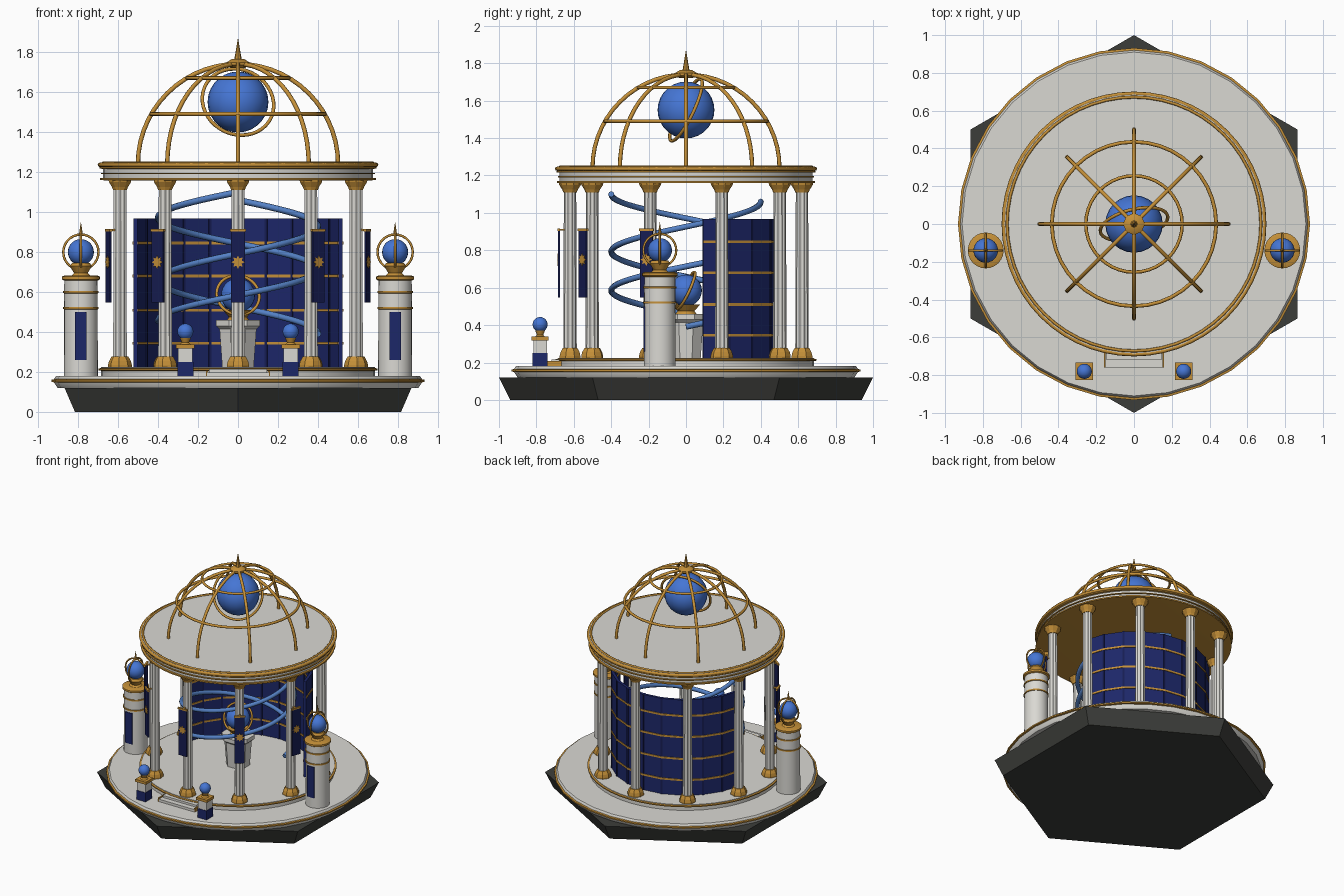
import bpy, bmesh, math
from math import sin, cos, pi, radians, sqrt
from mathutils import Matrix, Vector, Euler

if "Cube" in bpy.data.objects:
    bpy.data.objects.remove(bpy.data.objects["Cube"])


def material(name, rgb):
    m = bpy.data.materials.new(name)
    m.diffuse_color = (*rgb, 1)
    m.use_nodes = True
    m.node_tree.nodes["Principled BSDF"].inputs["Base Color"].default_value = m.diffuse_color
    return m


STONE = material("pale stone", (0.70, 0.69, 0.65))
GOLD = material("gold", (0.56, 0.28, 0.04))
NAVY = material("navy", (0.012, 0.02, 0.14))
DEEP = material("deep navy", (0.008, 0.012, 0.085))
BLUE = material("globe blue", (0.06, 0.18, 0.66))
RIBBON = material("ribbon blue", (0.09, 0.22, 0.56))
DARK = material("dark base", (0.045, 0.047, 0.042))


def finish(name, bm, mat, smooth=35):
    bmesh.ops.recalc_face_normals(bm, faces=bm.faces)
    me = bpy.data.meshes.new(name)
    bm.to_mesh(me)
    bm.free()
    ob = bpy.data.objects.new(name, me)
    bpy.context.collection.objects.link(ob)
    me.materials.append(mat)
    if smooth:
        me.shade_smooth()
        me.set_sharp_from_angle(angle=radians(smooth))
    return ob


def lathe(name, profile, mat, n=32, at=(0, 0), turn=0.0, flute=0.0, smooth=35):
    """Closed turned solid from (radius, z) points, bottom to top."""
    bm = bmesh.new()
    rings = []
    for r, z in profile:
        ring = []
        for i in range(n):
            a = turn + 2 * pi * i / n
            q = max(r - (flute if i % 2 else 0), 0.0005)
            ring.append(bm.verts.new((at[0] + q * cos(a), at[1] + q * sin(a), z)))
        rings.append(ring)
    for lo, hi in zip(rings, rings[1:]):
        for i in range(n):
            bm.faces.new((lo[i], lo[(i + 1) % n], hi[(i + 1) % n], hi[i]))
    bm.faces.new(rings[0])
    bm.faces.new(rings[-1])
    return finish(name, bm, mat, smooth)


def box(name, centre, size, mat, angle=0.0):
    bm = bmesh.new()
    M = Matrix.Translation(centre) @ Matrix.Rotation(angle, 4, 'Z') @ Matrix.Diagonal((*size, 1))
    bmesh.ops.create_cube(bm, size=1, matrix=M)
    return finish(name, bm, mat, 0)


def globe(name, centre, r):
    bm = bmesh.new()
    bmesh.ops.create_uvsphere(bm, u_segments=24, v_segments=14, radius=r, matrix=Matrix.Translation(centre))
    return finish(name, bm, BLUE, 60)


def tube(name, pts, r, mat, closed=False):
    cu = bpy.data.curves.new(name, 'CURVE')
    cu.dimensions = '3D'
    cu.bevel_depth, cu.bevel_resolution, cu.use_fill_caps = r, 2, True
    sp = cu.splines.new('POLY')
    sp.points.add(len(pts) - 1)
    for p, c in zip(sp.points, pts):
        p.co = (*c, 1)
    sp.use_cyclic_u = closed
    tmp = bpy.data.objects.new(name + "_path", cu)
    me = bpy.data.meshes.new_from_object(tmp)
    bpy.data.objects.remove(tmp)
    ob = bpy.data.objects.new(name, me)
    bpy.context.collection.objects.link(ob)
    me.materials.clear()
    me.materials.append(mat)
    me.shade_smooth()
    me.set_sharp_from_angle(angle=radians(50))
    return ob


def hoop(name, centre, radius, r, rot=(0, 0, 0), n=40):
    R = Euler(rot).to_matrix()
    pts = [Vector(centre) + R @ Vector((radius * cos(2 * pi * i / n), radius * sin(2 * pi * i / n), 0)) for i in range(n)]
    return tube(name, pts, r, GOLD, True)


# Hexagonal base, terrace and raised floor
lathe("hex_base", [(0.94, 0), (1.0, 0.12)], DARK, 6, turn=pi / 2, smooth=0)
lathe("terrace", [(0.90, 0.12), (0.92, 0.15), (0.92, 0.165), (0.91, 0.18)], STONE, 32)
lathe("terrace_trim", [(0.915, 0.148), (0.932, 0.152), (0.932, 0.162), (0.915, 0.166)], GOLD, 32)
lathe("floor", [(0.685, 0.17), (0.685, 0.225)], STONE, 48)
lathe("floor_trim", [(0.68, 0.206), (0.697, 0.21), (0.697, 0.218), (0.68, 0.222)], GOLD, 48)

# Front steps
box("lower_step", (0, -0.70, 0.187), (0.31, 0.12, 0.024), STONE)
box("upper_step", (0, -0.68, 0.20), (0.29, 0.08, 0.03), STONE)
for s in (-1, 1):
    box("step_edge", (s * 0.155, -0.71, 0.19), (0.008, 0.10, 0.035), GOLD)

# Ten fluted columns, banners on the five at the front
for k in range(10):
    a = -pi / 2 + k * pi / 5
    c = (0.62 * cos(a), 0.62 * sin(a))
    lathe("column_base", [(0.06, 0.222), (0.06, 0.235), (0.055, 0.255), (0.042, 0.278)], GOLD, 8, c, a + pi / 8, smooth=0)
    lathe("column_shaft", [(0.036, 0.27), (0.033, 1.12)], STONE, 20, c, a, 0.005, 20)
    lathe("column_capital", [(0.036, 1.11), (0.042, 1.125), (0.058, 1.15), (0.06, 1.162)], GOLD, 10, c, a, smooth=0)
    if k in (0, 1, 2, 8, 9):
        def out(r, z):
            return (r * cos(a), r * sin(a), z)
        box("banner", out(0.68, 0.728), (0.01, 0.07, 0.36), DEEP, a)
        box("banner_rod", out(0.68, 0.91), (0.014, 0.08, 0.012), GOLD, a)
        box("banner_bracket", out(0.66, 0.91), (0.05, 0.012, 0.01), GOLD, a)
        # eight-pointed sun emblem
        bm = bmesh.new()
        vs = []
        for i in range(16):
            q = 0.033 if i % 2 == 0 else 0.02
            t, z = q * cos(i * pi / 8), q * sin(i * pi / 8)
            vs.append(bm.verts.new((0.688 * cos(a) - t * sin(a), 0.688 * sin(a) + t * cos(a), 0.75 + z)))
        bm.faces.new(vs)
        ex = bmesh.ops.extrude_face_region(bm, geom=bm.faces[:])
        bmesh.ops.translate(bm, verts=[v for v in ex["geom"] if isinstance(v, bmesh.types.BMVert)],
                            vec=(-0.006 * cos(a), -0.006 * sin(a), 0))
        finish("banner_sun", bm, GOLD, 0)

# Round roof ring with gold mouldings
lathe("roof", [(0.675, 1.16), (0.675, 1.215), (0.685, 1.22), (0.685, 1.245)], STONE, 48)
for z0, z1, r in ((1.158, 1.17, 0.69), (1.188, 1.196, 0.685), (1.215, 1.225, 0.692)):
    lathe("roof_trim", [(r - 0.02, z0 + 0.001), (r, z0 + 0.002), (r, z1), (r - 0.02, z1 + 0.001)], GOLD, 48)
hoop("roof_outer_rim", (0, 0, 1.236), 0.69, 0.011, n=56)
hoop("roof_inner_rim", (0, 0, 1.246), 0.672, 0.008, n=56)

# Open dome cage
for k in range(8):
    a = k * pi / 4
    tube("dome_rib", [(0.5 * cos(t) * cos(a), 0.5 * cos(t) * sin(a), 1.24 + 0.5 * sin(t))
                      for t in [i * pi / 2 / 14 for i in range(15)]], 0.011, GOLD)
hoop("dome_lower_hoop", (0, 0, 1.49), 0.435, 0.01)
hoop("dome_upper_hoop", (0, 0, 1.67), 0.255, 0.009)
lathe("dome_hub", [(0.035, 1.72), (0.058, 1.735), (0.058, 1.748), (0.03, 1.765)], GOLD, 8)
lathe("dome_spike", [(0.02, 1.755), (0.012, 1.80), (0.0, 1.87)], GOLD, 8)
globe("dome_globe", (0, 0, 1.55), 0.152)
hoop("dome_globe_ring", (0, 0, 1.55), 0.183, 0.009, (radians(65), 0, radians(14)))

# Curved folding screen behind
def arc_blocks(name, spans, r0, r1, z0, z1, mat):
    bm = bmesh.new()
    for a0, a1 in spans:
        v = [bm.verts.new((r * cos(radians(a)), r * sin(radians(a)), z))
             for z in (z0, z1) for r, a in ((r0, a0), (r1, a0), (r1, a1), (r0, a1))]
        for f in ((0, 1, 2, 3), (4, 5, 6, 7), (0, 1, 5, 4), (1, 2, 6, 5), (2, 3, 7, 6), (3, 0, 4, 7)):
            bm.faces.new([v[i] for i in f])
    return finish(name, bm, mat, 0)


spans = [(10 + 16 * i, 26 + 16 * i) for i in range(10)]
arc_blocks("screen_panels", spans, 0.51, 0.53, 0.222, 0.968, NAVY)
arc_blocks("screen_seams", [(s[0] - 0.7, s[0] + 0.7) for s in spans[1:]], 0.504, 0.534, 0.222, 0.968, DEEP)
for z in (0.345, 0.51, 0.68, 0.845):
    arc_blocks("screen_band", spans, 0.505, 0.535, z - 0.007, z + 0.007, GOLD)

# Two spiral ribbons
for name, start, top, pitch in (("front_spiral", -90, 1.10, 0.515), ("back_spiral", 90, 1.06, 0.535)):
    n = 80
    pts = []
    for i in range(n + 1):
        t = 1.25 * i / n
        a = radians(start) - 2 * pi * t
        pts.append((0.40 * cos(a), 0.40 * sin(a), top - pitch * t))
    tube(name, pts, 0.016, RIBBON)

# Central pedestal with globe
lathe("centre_pedestal", [(0.085, 0.222), (0.10, 0.42)], STONE, 8, turn=pi / 8, smooth=0)
lathe("centre_pedestal_cap", [(0.10, 0.415), (0.118, 0.43), (0.118, 0.46)], STONE, 8, turn=pi / 8, smooth=0)
lathe("centre_cup", [(0.06, 0.455), (0.045, 0.475), (0.075, 0.51)], GOLD, 12)
globe("centre_globe", (0, 0, 0.585), 0.085)
hoop("centre_globe_ring", (0, 0, 0.585), 0.108, 0.008, (radians(65), 0, radians(10)))

for s in (-1, 1):
    # Round side pillars with caged globes
    x, y = s * 0.785, -0.14
    c = (x, y)
    lathe("side_pillar", [(0.085, 0.175), (0.083, 0.67)], STONE, 24, c)
    lathe("pillar_cap", [(0.085, 0.658), (0.095, 0.664), (0.095, 0.678), (0.08, 0.684)], GOLD, 24, c)
    for z in (0.52, 0.60):
        lathe("pillar_band", [(0.08, z - 0.006), (0.089, z - 0.005), (0.089, z + 0.005), (0.08, z + 0.006)], GOLD, 24, c)
    lathe("pillar_cup", [(0.05, 0.68), (0.034, 0.695), (0.055, 0.73), (0.045, 0.745)], GOLD, 12, c)
    globe("pillar_globe", (x, y, 0.80), 0.065)
    for turn in (0, pi / 2):
        hoop("pillar_globe_ring", (x, y, 0.80), 0.088, 0.006, (pi / 2, 0, turn), 28)
    lathe("pillar_spike", [(0.012, 0.88), (0.008, 0.90), (0.0, 0.95)], GOLD, 8, c)
    box("pillar_plaque", (x, y - 0.084, 0.38), (0.058, 0.009, 0.24), NAVY)
    # Small square posts by the steps
    x, y = s * 0.263, -0.78
    box("post_base", (x, y, 0.213), (0.08, 0.08, 0.075), NAVY)
    box("post_body", (x, y, 0.285), (0.072, 0.072, 0.07), STONE)
    box("post_cap", (x, y, 0.328), (0.092, 0.092, 0.02), GOLD)
    lathe("post_cup", [(0.028, 0.337), (0.018, 0.348), (0.028, 0.372)], GOLD, 10, (x, y))
    globe("post_globe", (x, y, 0.403), 0.04)
